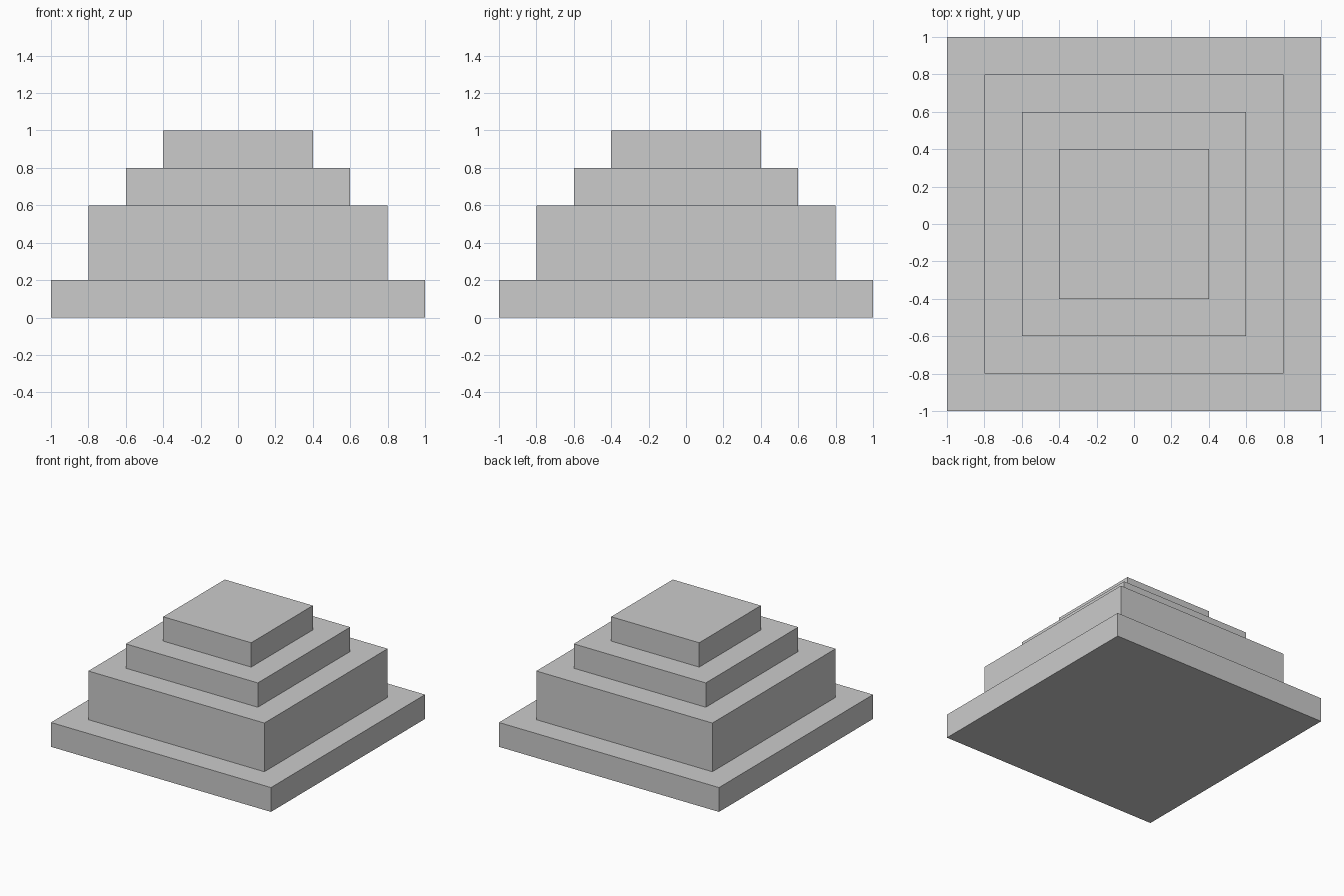
import bpy
import bmesh

if "Cube" in bpy.data.objects:
    bpy.data.objects.remove(bpy.data.objects["Cube"])

# Half width and top height of each tier, from the ground up
TIERS = [
    ("base_tier", 1.0, 0.2),
    ("lower_tier", 0.8, 0.6),
    ("upper_tier", 0.6, 0.8),
    ("top_tier", 0.4, 1.0),
]


def square(bm, half, z):
    return [bm.verts.new((x * half, y * half, z))
            for x, y in ((-1, -1), (1, -1), (1, 1), (-1, 1))]


# Stepped pyramid as one closed skin: stacked square rings joined by quads
bm = bmesh.new()
rings = []
bottom = 0.0
for _, half, top in TIERS:
    rings += [square(bm, half, bottom), square(bm, half, top)]
    bottom = top

bm.faces.new(rings[0][::-1])   # underside
bm.faces.new(rings[-1])        # top platform
for a, b in zip(rings, rings[1:]):   # risers and ledges
    for i in range(4):
        j = (i + 1) % 4
        bm.faces.new((a[i], a[j], b[j], b[i]))
bmesh.ops.recalc_face_normals(bm, faces=bm.faces)

mesh = bpy.data.meshes.new("stepped_pyramid")
bm.to_mesh(mesh)
bm.free()
bpy.context.collection.objects.link(bpy.data.objects.new("stepped_pyramid", mesh))
